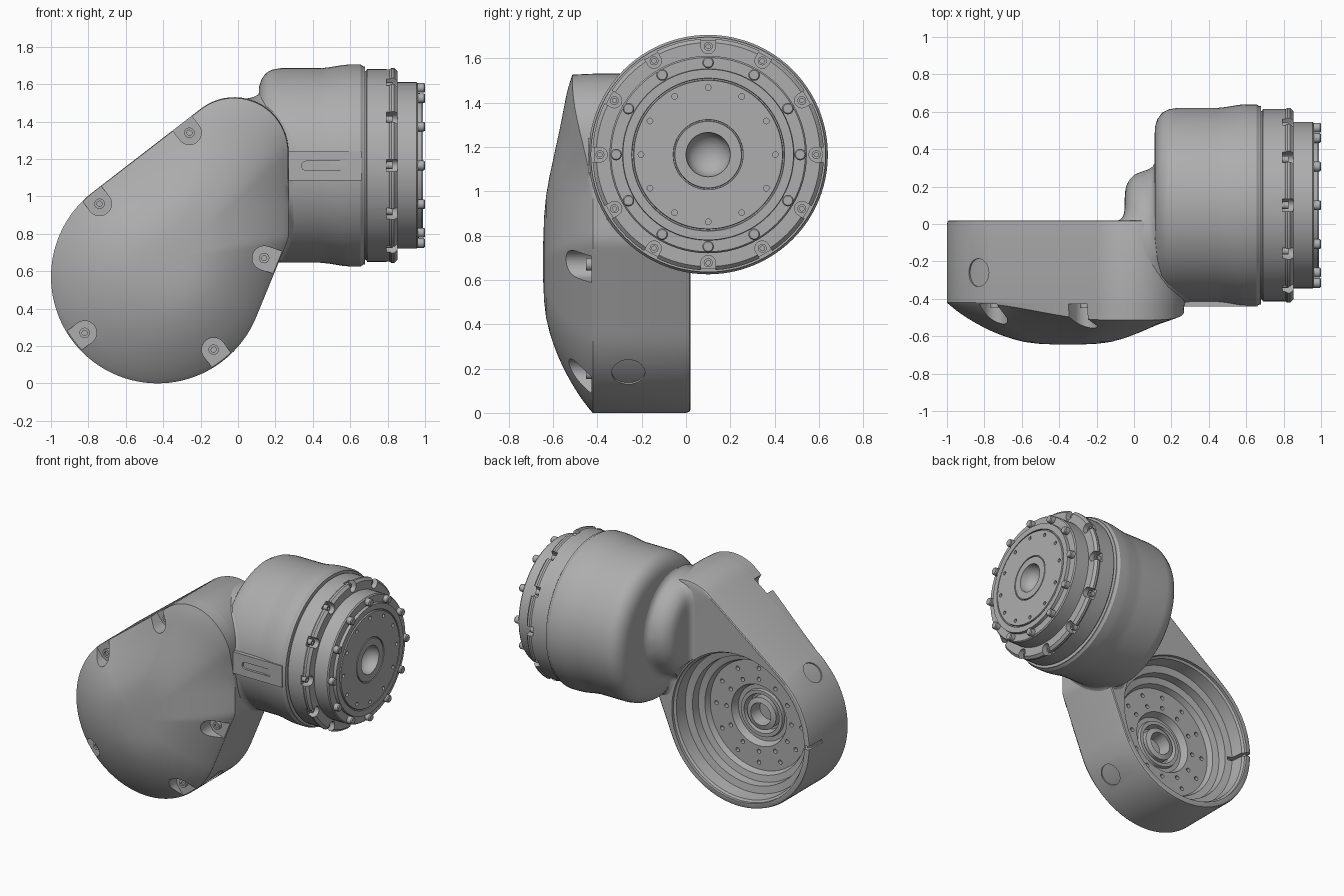
import bpy, bmesh, math
from mathutils import Vector
from mathutils.geometry import convex_hull_2d

if "Cube" in bpy.data.objects:
    bpy.data.objects.remove(bpy.data.objects["Cube"])

grey = bpy.data.materials.new("cast grey")
grey.use_nodes = True
grey.diffuse_color = (0.42, 0.42, 0.42, 1)
grey.node_tree.nodes["Principled BSDF"].inputs["Base Color"].default_value = grey.diffuse_color

CUP = (-0.43, 0.57)      # x, z of the round joint housing
MOTOR = (0.10, 1.165)    # y, z of the motor axis
FRONT, BACK = -0.42, 0.02


# ---------- helpers ----------
def skin(name, axis, solids):
    """Each solid is a list of (2D ring, position along the axis), capped at both ends."""
    bm = bmesh.new()
    for rings in solids:
        loops = []
        for pts, h in rings:
            loops.append([bm.verts.new((h, a, b) if axis == "x" else (a, h, b)) for a, b in pts])
        n = len(loops[0])
        for lo, hi in zip(loops, loops[1:]):
            for i in range(n):
                j = (i + 1) % n
                bm.faces.new((lo[i], lo[j], hi[j], hi[i]))
        bm.faces.new(loops[0])
        bm.faces.new(loops[-1])
    bmesh.ops.recalc_face_normals(bm, faces=bm.faces)
    mesh = bpy.data.meshes.new(name)
    bm.to_mesh(mesh)
    bm.free()
    ob = bpy.data.objects.new(name, mesh)
    bpy.context.collection.objects.link(ob)
    mesh.materials.append(grey)
    return ob


def circle(c, r, n=72):
    return [(c[0] + r * math.cos(k * math.tau / n), c[1] + r * math.sin(k * math.tau / n)) for k in range(n)]


def turned(c, profile, n=72):
    return [(circle(c, r, n), h) for r, h in profile]


def polar(c, r, count=12):
    return circle(c, r, count)


def bolt(c, r, base, top):
    d = 0.012 if top > base else -0.012
    return turned(c, [(r, base), (r, top), (r * 0.5, top), (r * 0.5, top - d)], 16)


def pocket(c, out, r, length, h0, h1):
    """U-shaped slot that is open towards the direction out."""
    o = Vector(out).normalized()
    side = Vector((-o.y, o.x))
    c = Vector(c)
    pts = [c + side * r * math.cos(t) - o * r * math.sin(t) for t in [k * math.pi / 14 for k in range(15)]]
    pts += [c - side * r + o * length, c + side * r + o * length]
    return [(pts, h0), (pts, h1)]


def activate(ob):
    bpy.ops.object.select_all(action="DESELECT")
    ob.select_set(True)
    bpy.context.view_layer.objects.active = ob


def modify(ob, kind, **settings):
    activate(ob)
    m = ob.modifiers.new(kind, kind)
    for key, value in settings.items():
        setattr(m, key, value)
    bpy.ops.object.modifier_apply(modifier=m.name)


def cut(ob, cutter, operation="DIFFERENCE"):
    modify(ob, "BOOLEAN", object=cutter, operation=operation, solver="EXACT")
    bpy.data.objects.remove(cutter)


def box(name, x, y, z):
    return skin(name, "y", [[([(x[0], z[0]), (x[1], z[0]), (x[1], z[1]), (x[0], z[1])], h) for h in y]])


def rod(name, angle, y, r, inner, outer):
    """Radial cylinder in the wall of the cup housing."""
    d = Vector((math.cos(angle), 0, math.sin(angle)))
    mid = Vector((CUP[0], y, CUP[1])) + d * (inner + outer) / 2
    bpy.ops.mesh.primitive_cylinder_add(vertices=28, radius=r, depth=outer - inner, location=mid,
                                        rotation=d.to_track_quat("Z", "Y").to_euler())
    ob = bpy.context.object
    ob.name = name
    ob.data.materials.append(grey)
    return ob


# ---------- housing outline: a taut band round three circles, evenly resampled ----------
def band(count=144):
    cloud = circle(CUP, 0.57, 120) + circle((-0.02, 1.24), 0.29, 100) + circle((0.19, 0.79), 0.08, 48)
    pts = [Vector(cloud[i]) for i in convex_hull_2d([Vector(p) for p in cloud])]
    pts.append(pts[0])
    total = sum((b - a).length for a, b in zip(pts, pts[1:]))
    out, walked, k = [], 0.0, 0
    for i in range(count):
        goal = total * i / count
        while walked + (pts[k + 1] - pts[k]).length < goal:
            walked += (pts[k + 1] - pts[k]).length
            k += 1
        out.append(pts[k] + (pts[k + 1] - pts[k]).normalized() * (goal - walked))
    return out


OUTLINE = band()
FOCUS = Vector((-0.35, 0.67))


def scaled(s):
    return [FOCUS + (p - FOCUS) * s for p in OUTLINE]


# ---------- joint housing with stepped cup ----------
housing = skin("joint_housing", "y", [[(scaled(1), FRONT), (scaled(1), 0.0), (scaled(0.993), 0.015), (scaled(0.98), BACK)]])
cup = [(0.53, 0.06), (0.53, 0.0), (0.515, -0.01), (0.505, -0.10), (0.455, -0.11), (0.45, -0.17), (0.405, -0.18),
       (0.39, -0.22), (0.22, -0.22), (0.20, -0.27), (0.17, -0.27), (0.165, -0.25), (0.14, -0.25),
       (0.13, -0.31), (0.115, -0.31), (0.115, -0.25), (0.08, -0.24), (0.07, -0.33)]
cut(housing, skin("cup_cutter", "y", [turned(CUP, cup)]))
holes = [turned(p, [(0.015, -0.25), (0.015, -0.2)], 12) for p in polar(CUP, 0.34, 12) + polar(CUP, 0.26, 12)]
cut(housing, skin("cup_holes", "y", holes))
cut(housing, box("rim_slit", (-1.1, -0.9), (-0.13, 0.1), (0.56, 0.585)))
for k, angle in enumerate((math.radians(135), math.radians(-43))):
    cut(housing, rod("wall_hole", angle, -0.26, 0.075, 0.52, 0.7))
    rod("wall_bolt_%d" % k, angle, -0.26, 0.032, 0.50, 0.54)

# ---------- domed front cover ----------
dome = [(1, 0.42), (0.995, 0.424), (0.96, 0.443), (0.92, 0.464), (0.87, 0.487), (0.82, 0.508), (0.76, 0.531),
        (0.70, 0.552), (0.63, 0.574), (0.55, 0.595), (0.46, 0.615), (0.36, 0.631), (0.25, 0.640), (0.12, 0.644)]
cover = skin("domed_cover", "y", [[(scaled(s), -d) for s, d in dome]])
outer = len(OUTLINE)
for i, v in enumerate(cover.data.vertices):      # the narrow upper end has a steeper flank
    if i >= outer:
        t = min(max((v.co.z - 0.95) / 0.55, 0), 1)
        s = dome[i // outer][0]
        v.co.y -= 0.09 * t * t * (3 - 2 * t) * s ** 3
tabs = [((-0.26, 1.34), (-0.61, 0.79)), ((-0.74, 0.96), (-0.61, 0.79)), ((0.14, 0.67), (0.95, -0.3)),
        ((-0.82, 0.27), (-0.8, -0.6)), ((-0.13, 0.18), (0.6, -0.8))]
cut(cover, skin("tab_cutter", "y", [pocket(c, o, 0.064, 0.3, -0.427, -0.8) for c, o in tabs]))
skin("cover_bolts", "y", [bolt(c, 0.028, -0.41, -0.45) for c, o in tabs])

# ---------- motor body ----------
body = [(0.36, 0.11), (0.42, 0.112), (0.46, 0.125), (0.495, 0.15), (0.513, 0.185), (0.52, 0.23), (0.52, 0.44),
        (0.525, 0.49), (0.537, 0.56), (0.54, 0.60), (0.54, 0.655), (0.53, 0.67), (0.53, 0.68), (0.5, 0.68)]
skin("motor_body", "x", [turned(MOTOR, body, 96)])

# ---------- soft neck blending the housing into the motor ----------
neck = skin("blended_neck", "y", [[(scaled(0.986), FRONT + 0.012), (scaled(0.986), BACK - 0.007)]])
cut(neck, skin("neck_motor", "x", [turned(MOTOR, [(r - 0.007, h + 0.007) for r, h in body[:8]])]), "UNION")
cut(neck, skin("neck_core", "x", [turned((-0.07, 1.17), [(0.28, -0.05), (0.34, 0.0), (0.36, 0.06), (0.36, 0.3)])]), "UNION")
modify(neck, "REMESH", mode="VOXEL", voxel_size=0.018)
modify(neck, "SMOOTH", factor=0.5, iterations=36)
cut(neck, skin("neck_cutter", "y", [turned(CUP, [(0.54, -0.385), (0.54, 0.2)])]))

# ---------- slotted pad on the motor ----------
pad = box("slotted_pad", (0.27, 0.66), (-0.442, -0.3), (1.085, 1.24))
slot = [(x + 0.025 * math.cos(t), 1.163 + 0.025 * math.sin(t))
        for x, start in ((0.555, -0.5), (0.365, 0.5))
        for t in [math.pi * (start + k / 8) for k in range(9)]]
cut(pad, skin("pad_slot", "y", [[(slot, -0.5), (slot, -0.425)]]))

# ---------- bolted ring ----------
ring = skin("bolted_ring", "x", [turned(MOTOR, [(0.5, 0.67), (0.505, 0.685), (0.515, 0.69), (0.515, 0.81), (0.522, 0.82),
                                               (0.522, 0.835), (0.505, 0.852), (0.4, 0.852)], 96)])
spots = polar(MOTOR, 0.488)
cut(ring, skin("ring_pockets", "x", [pocket(p, Vector(p) - Vector(MOTOR), 0.033, 0.1, 0.795, 0.9) for p in spots]))
skin("ring_bolts", "x", [bolt(p, 0.02, 0.78, 0.825) for p in spots])

# ---------- output flange ----------
face = [(0.445, 0.8), (0.445, 0.955), (0.438, 0.963), (0.387, 0.963), (0.385, 0.985), (0.345, 0.985), (0.343, 0.975),
        (0.337, 0.975), (0.335, 0.988), (0.158, 0.988), (0.157, 0.98), (0.152, 0.98), (0.15, 0.988), (0.10, 0.988),
        (0.095, 0.95), (0.075, 0.92), (0.04, 0.9), (0.01, 0.895)]
flange = skin("output_flange", "x", [turned(MOTOR, face, 96)])
cut(flange, skin("flange_holes", "x", [turned(p, [(0.013, 0.96), (0.013, 1.1)], 12) for p in polar(MOTOR, 0.303)]))
skin("flange_bolts", "x", [turned(p, [(0.026, 0.95), (0.026, 0.994), (0.021, 1.0)], 20) for p in polar(MOTOR, 0.415)])

# ---------- shading ----------
for ob in bpy.context.collection.objects:
    if ob.type == "MESH" and grey.name in ob.data.materials:
        activate(ob)
        bpy.ops.object.shade_smooth_by_angle(angle=math.radians(32))
